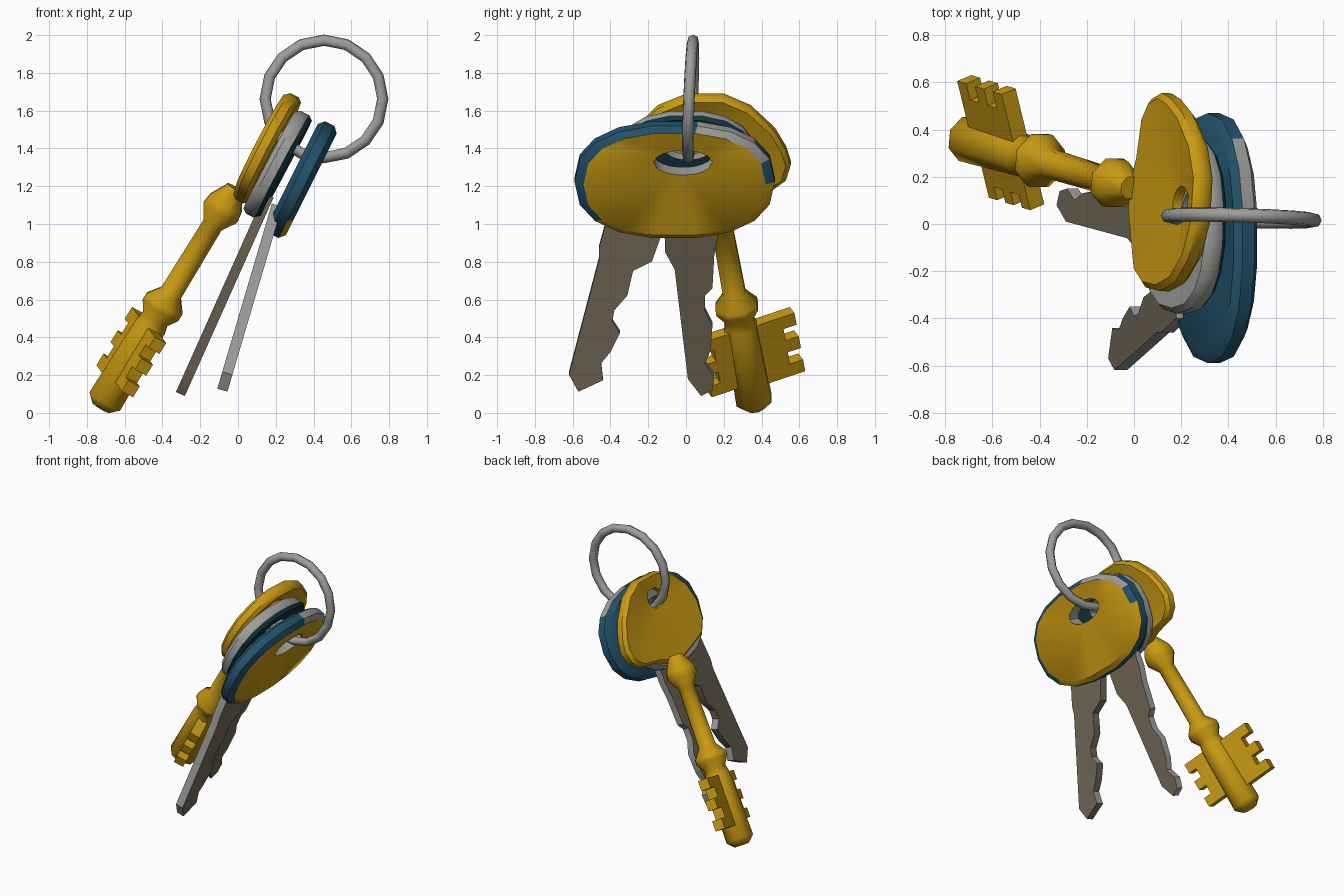
import bpy, bmesh, math
from mathutils import Vector

if "Cube" in bpy.data.objects:
    bpy.data.objects.remove(bpy.data.objects["Cube"])

def material(name, rgb):
    m = bpy.data.materials.new(name)
    m.diffuse_color = (*rgb, 1)
    m.use_nodes = True
    m.node_tree.nodes["Principled BSDF"].inputs["Base Color"].default_value = m.diffuse_color
    return m

GOLD = material("gold", (0.58, 0.32, 0.006))
GREY = material("grey metal", (0.34, 0.34, 0.33))
BLUE = material("blue", (0.017, 0.085, 0.15))
TEAL = material("dark teal", (0.006, 0.035, 0.045))
BROWN = material("brown grey", (0.175, 0.145, 0.10))

def finish(name, bm, mats, angle=40):
    bmesh.ops.recalc_face_normals(bm, faces=bm.faces)
    me = bpy.data.meshes.new(name)
    bm.to_mesh(me)
    bm.free()
    for m in mats:
        me.materials.append(m)
    ob = bpy.data.objects.new(name, me)
    bpy.context.collection.objects.link(ob)
    bpy.ops.object.select_all(action='DESELECT')
    ob.select_set(True)
    bpy.context.view_layer.objects.active = ob
    bpy.ops.object.shade_smooth_by_angle(angle=math.radians(angle))
    return ob

def bridge(bm, a, b, mat):
    n = len(a)
    for i in range(n):
        f = bm.faces.new((a[i], a[(i + 1) % n], b[(i + 1) % n], b[i]))
        f.material_index = mat(f.calc_center_median()) if callable(mat) else mat

def on_plane(plane):
    """Map a side-view point (y, z) onto x = x0 + b (z - z0) + c y."""
    x0, z0, b, c = plane
    n = Vector((-1, c, b)).normalized()
    return lambda y, z, h: Vector((x0 + b * (z - z0) + c * y, y, z)) + n * h

def oval(cy, cz, ry, rz, n=18, e=0.85):
    pts = []
    for i in range(n):
        a = 2 * math.pi * i / n
        c, s = math.cos(a), math.sin(a)
        pts.append((cy + ry * math.copysign(abs(c) ** e, c),
                    cz + rz * math.copysign(abs(s) ** e, s)))
    return pts

def key_head(name, pts, plane, hole, t, th, mats, bands, inset=0.94):
    """Rounded plate with an oval hole. bands = material index (or rule) of the
    front face, front chamfer, rim, back chamfer, back face and hole wall."""
    at = on_plane(plane)
    cy = (max(p[0] for p in pts) + min(p[0] for p in pts)) / 2
    cz = (max(p[1] for p in pts) + min(p[1] for p in pts)) / 2
    hy, hz, ry, rz = hole
    bm = bmesh.new()
    def ring(k, h):
        return [bm.verts.new(at(cy + (y - cy) * k, cz + (z - cz) * k, h)) for y, z in pts]
    def hole_ring(h):
        out = []
        for y, z in pts:
            a = math.atan2((z - hz) / rz, (y - hy) / ry)
            out.append(bm.verts.new(at(hy + ry * math.cos(a), hz + rz * math.sin(a), h)))
        return out
    loops = [hole_ring(-th), ring(inset, -t), ring(1, -t * 0.5), ring(1, t * 0.5),
             ring(inset, t), hole_ring(th)]
    for i, m in enumerate(bands):
        bridge(bm, loops[i], loops[(i + 1) % 6], m)
    return finish(name, bm, mats)

def extrude_outline(name, pts, at, t, mats, rim_rule, angle=30):
    bm = bmesh.new()
    a = [bm.verts.new(at(p, q, -t)) for p, q in pts]
    b = [bm.verts.new(at(p, q, t)) for p, q in pts]
    bm.faces.new(a)
    bm.faces.new(b)
    bridge(bm, a, b, 1)
    bmesh.ops.recalc_face_normals(bm, faces=bm.faces)
    bm.normal_update()
    for f in bm.faces:
        if f.material_index == 1 and not rim_rule(f.normal):
            f.material_index = 0
    return finish(name, bm, mats, angle)

# split ring
bpy.ops.mesh.primitive_torus_add(major_segments=16, minor_segments=7,
                                 major_radius=0.31, minor_radius=0.031)
ring = bpy.context.object
ring.name = "split_ring"
ring.location = (0.455, 0.025, 1.662)
ring.rotation_euler = Vector((0.03, 1, -0.04)).to_track_quat('Z', 'Y').to_euler()
ring.data.materials.append(GREY)
bpy.ops.object.shade_smooth_by_angle(angle=math.radians(65))

# blue key: gold front plate, blue rim with a bare grey patch on top
def patch(c):
    return 2 if -0.03 < c.y < 0.40 and c.z > 1.33 else 1
def front_edge(c):
    if c.z > 1.24 or (c.y < -0.3 and c.z > 1.0):
        return patch(c)
    return 0
key_head("blue_key_head", oval(-0.06, 1.235, 0.53, 0.30), (0.245, 1.05, 0.5, 0.0),
         (-0.015, 1.345, 0.155, 0.065), 0.056, 0.046, [GOLD, BLUE, GREY],
         (0, front_edge, patch, 1, 1, 2), inset=0.91)
extrude_outline("blue_key_blade",
    [(-0.57, 0.12), (-0.44, 0.18), (-0.45, 0.27), (-0.40, 0.33), (-0.35, 0.43),
     (-0.39, 0.49), (-0.38, 0.55), (-0.31, 0.63), (-0.28, 0.76), (-0.18, 0.81),
     (-0.13, 0.95), (-0.09, 1.08), (-0.40, 1.10), (-0.46, 0.88), (-0.46, 0.82),
     (-0.62, 0.21)],
    on_plane((-0.08, 0.13, 0.295, 0.0)), 0.028, [BROWN, GREY],
    lambda n: n.y < 0.2 or n.z > 0)

# grey key: dark front face, grey rim and back
key_head("grey_key_head", oval(0.0, 1.315, 0.38, 0.275), (0.085, 1.08, 0.53, 0.02),
         (0.01, 1.42, 0.13, 0.065), 0.05, 0.034, [TEAL, GREY], (0, 0, 1, 1, 1, 1))
extrude_outline("grey_key_blade",
    [(0.08, 0.10), (0.14, 0.13), (0.15, 0.20), (0.10, 0.27), (0.13, 0.34),
     (0.14, 0.47), (0.10, 0.55), (0.10, 0.63), (0.14, 0.67), (0.15, 0.85),
     (0.17, 0.95), (0.17, 1.15), (-0.12, 1.15), (-0.11, 0.86), (-0.06, 0.77),
     (0.01, 0.19)],
    on_plane((-0.305, 0.10, 0.447, 0.0)), 0.026, [BROWN, GREY], lambda n: n.y > 0)

# gold key: head
key_head("gold_key_head",
    [(0.18, 1.13), (0.29, 1.165), (0.46, 1.19), (0.53, 1.24), (0.555, 1.32),
     (0.53, 1.40), (0.47, 1.50), (0.34, 1.62), (0.20, 1.68), (0.0, 1.68),
     (-0.15, 1.62), (-0.25, 1.52), (-0.285, 1.40), (-0.27, 1.28), (-0.21, 1.20),
     (-0.08, 1.16), (0.06, 1.12)],
    (0.065, 1.24, 0.51, 0.06), (0.08, 1.53, 0.08, 0.065), 0.046, 0.022,
    [GOLD], (0,) * 6)

# gold key: turned shaft with two collars
TIP = Vector((-0.70, 0.36, 0.07))
U = Vector((0.516, -0.156, 0.844)).normalized()
V = (Vector((0, 1, 0)) - U * U.y).normalized()
N = U.cross(V)
profile = [(-0.05, 0.055), (-0.005, 0.102), (0.46, 0.092), (0.51, 0.08), (0.57, 0.12),
           (0.60, 0.12), (0.67, 0.065), (1.10, 0.06), (1.18, 0.112), (1.23, 0.105),
           (1.33, 0.05)]
bm = bmesh.new()
loops = []
for s, r in profile:
    loops.append([bm.verts.new(TIP + U * s + (V * math.cos(a) + N * math.sin(a)) * r)
                  for a in (2 * math.pi * (i + 0.5) / 8 for i in range(8))])
for a, b in zip(loops, loops[1:]):
    bridge(bm, a, b, 0)
bm.faces.new(loops[0])
bm.faces.new(loops[-1])
finish("gold_key_shaft", bm, [GOLD], 50)

# gold key: toothed bit on both sides of the shaft; N points towards -x
if N.x > 0:
    N = -N
W = V * math.cos(0.36) + N * math.sin(0.36)
M = U.cross(W)
def bit_at(s, w, h):
    return TIP + U * s + W * w + M * h
def bit(name, s0, s1, outer, root, side):
    pts = [(s0, 0)]
    step = (s1 - s0) / 5
    for i in range(3):
        a = s0 + step * 2 * i
        pts += [(a, root), (a, outer), (a + step, outer), (a + step, root)]
    pts.append((s1, 0))
    extrude_outline(name, [(s, w * side) for s, w in pts], bit_at, 0.036,
                    [GOLD], lambda n: False)
bit("gold_key_large_bit", 0.09, 0.455, 0.295, 0.22, 1)
bit("gold_key_small_bit", 0.12, 0.46, 0.235, 0.175, -1)
